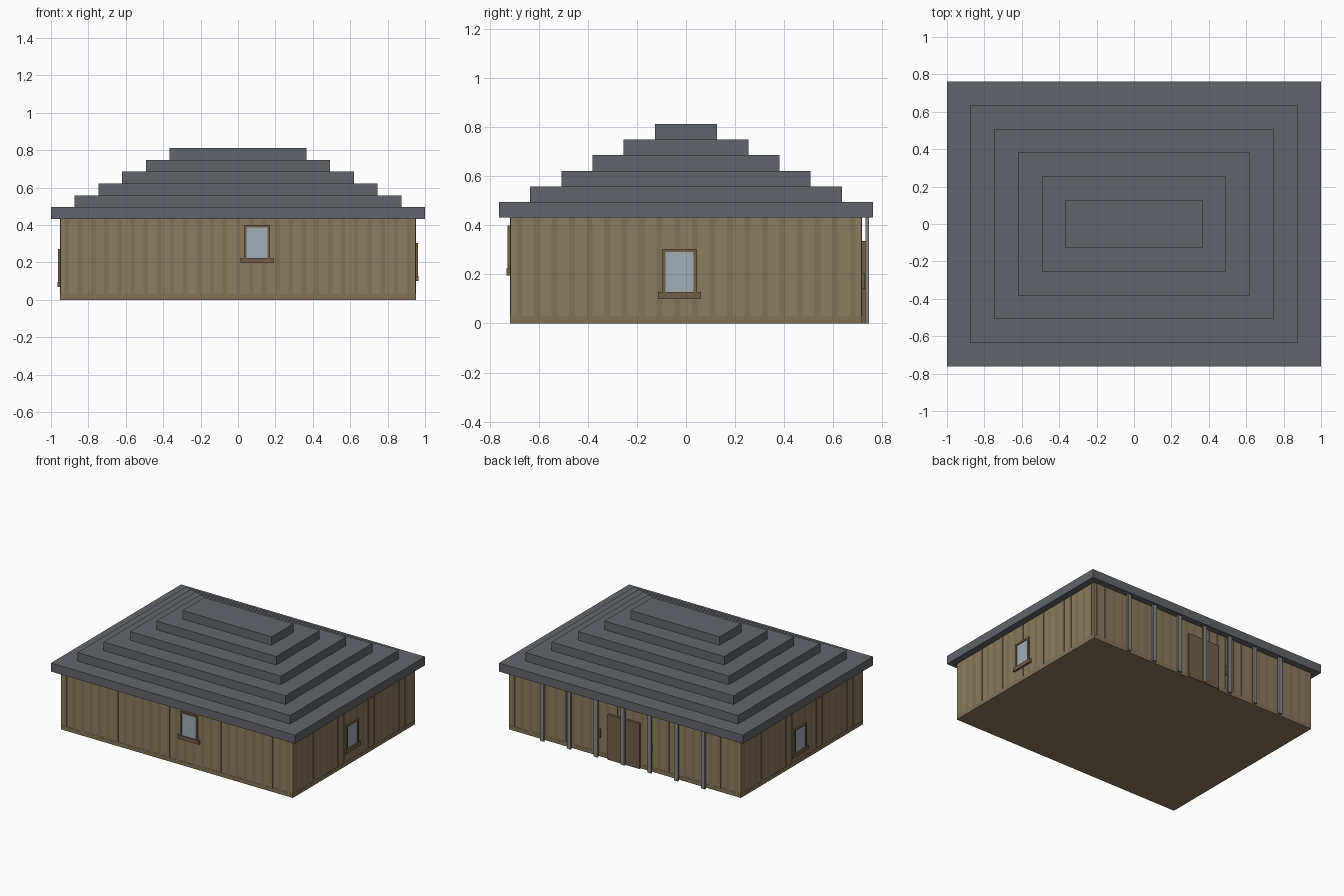
import bpy
from math import pi
from mathutils import Matrix

if "Cube" in bpy.data.objects:
    bpy.data.objects.remove(bpy.data.objects["Cube"])


def material(name, rgb):
    m = bpy.data.materials.new(name)
    m.diffuse_color = (*rgb, 1)
    m.use_nodes = True
    m.node_tree.nodes["Principled BSDF"].inputs["Base Color"].default_value = m.diffuse_color
    return m


WALL = material("tan_cladding", (0.26, 0.20, 0.115))
BATTEN = material("dark_cladding", (0.22, 0.17, 0.095))
TRIM = material("brown_wood", (0.16, 0.115, 0.065))
GLASS = material("pale_glass", (0.36, 0.42, 0.46))
ROOF = material("slate_roof", (0.12, 0.13, 0.145))
POST = material("grey_metal", (0.24, 0.24, 0.24))


def box(name, x0, x1, y0, y1, z0, z1, mat, frame=None):
    """Axis-aligned box from limits, optionally moved by a frame matrix."""
    v = [(x, y, z) for x in (x0, x1) for y in (y0, y1) for z in (z0, z1)]
    f = [(0, 1, 3, 2), (4, 6, 7, 5), (0, 4, 5, 1),
         (2, 3, 7, 6), (0, 2, 6, 4), (1, 5, 7, 3)]
    me = bpy.data.meshes.new(name)
    me.from_pydata(v, [], f)
    if frame:
        me.transform(frame)
    me.materials.append(mat)
    ob = bpy.data.objects.new(name, me)
    bpy.context.collection.objects.link(ob)
    return ob


HX, HY, H = 0.95, 0.715, 0.432

# Main walls
box("walls", -HX, HX, -HY, HY, 0, H, WALL)

# Each side's frame: local x along the wall, local -y pointing outwards
sides = {
    "front": (Matrix.Translation((0, -HY, 0)), HX),
    "right": (Matrix.Translation((HX, 0, 0)) @ Matrix.Rotation(pi / 2, 4, 'Z'), HY),
    "back": (Matrix.Translation((0, HY, 0)) @ Matrix.Rotation(pi, 4, 'Z'), HX),
    "left": (Matrix.Translation((-HX, 0, 0)) @ Matrix.Rotation(-pi / 2, 4, 'Z'), HY),
}

# Shallow vertical battens and base strip on every wall
for side, (frame, half) in sides.items():
    box(side + "_base_strip", -half, half, -0.002, 0, 0, 0.03, BATTEN, frame)
    n = round(2 * half / 0.07)
    for i in range(n):
        c = -half + (i + 0.5) * 2 * half / n
        box(side + "_batten", c - 0.012, c + 0.012, -0.0015, 0, 0.03, H, BATTEN, frame)

# Stepped roof
for i in range(6):
    x, y = 1 - 0.127 * i, 0.762 - 0.127 * i
    z = H + 0.0633 * i
    box("roof_tier", -x, x, -y, y, z, z + 0.0633, ROOF)


def window(side, c, z):
    """Framed window with a sill; z is the sill underside."""
    frame = sides[side][0]
    w, b, top, s = 0.07, 0.013, z + 0.203, z + 0.027
    box(side + "_window_glass", c - w + b, c + w - b, -0.006, 0, s, top - b, GLASS, frame)
    for x in (c - w, c + w - b):
        box(side + "_window_jamb", x, x + b, -0.012, 0, s, top - b, TRIM, frame)
    box(side + "_window_head", c - w, c + w, -0.012, 0, top - b, top, TRIM, frame)
    box(side + "_window_sill", c - 0.088, c + 0.088, -0.016, 0, z, s, TRIM, frame)


window("front", 0.102, 0.196)
window("right", -0.026, 0.10)
window("left", -0.026, 0.068)

# Door and wall lamps on the back
box("door", -0.13, 0.13, HY, HY + 0.016, 0, 0.335, TRIM)
for x in (-0.21, 0.21):
    box("wall_lamp", x - 0.014, x + 0.014, HY, HY + 0.014, 0.14, 0.205, TRIM)

# Veranda posts
for i in range(-3, 4):
    x = i * 0.22
    box("veranda_post", x - 0.015, x + 0.015, 0.731, 0.745, 0, H, POST)
